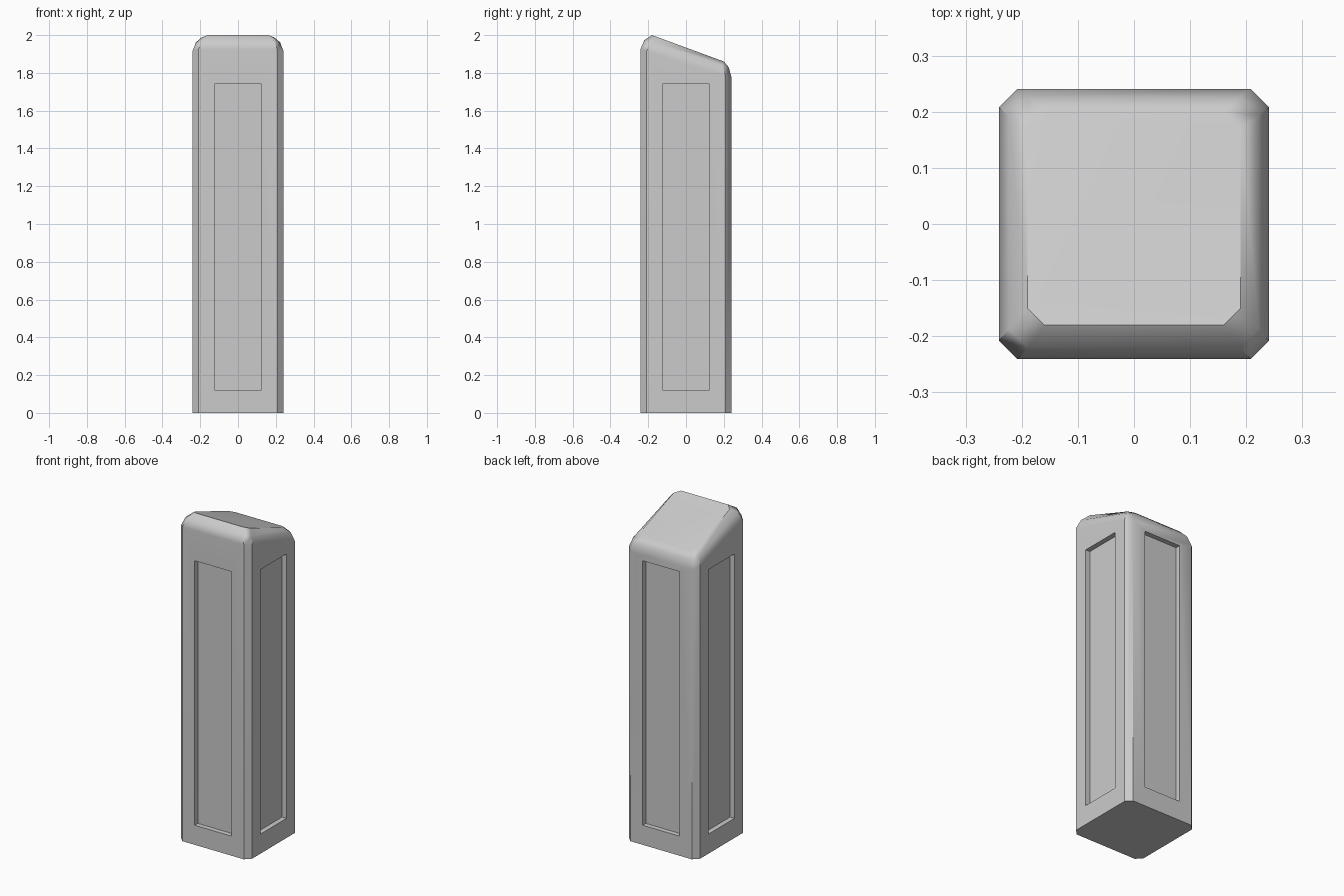
import bpy, bmesh, math
from mathutils import Matrix

if "Cube" in bpy.data.objects:
    bpy.data.objects.remove(bpy.data.objects["Cube"])

HALF = 0.241      # half width of the post
DEPTH = 0.03      # depth of the side panels

bm = bmesh.new()


def ring(x, front, back, c, height):
    """Chamfered rectangle whose height is a function of y."""
    pts = [(-x + c, front), (x - c, front), (x, front + c), (x, back - c),
           (x - c, back), (-x + c, back), (-x, back - c), (-x, front + c)]
    return [bm.verts.new((px, py, height(py))) for px, py in pts]


def slope(z_front, z_back, front, back):
    return lambda y: z_front + (z_back - z_front) * (y - front) / (back - front)


# Cross-sections: base, start of rounding, mid rounding, sloped top
specs = [(HALF, -HALF, HALF, 0.033, 0.0, 0.0),
         (HALF, -HALF, HALF, 0.033, 1.925, 1.775),
         (0.223, -0.221, 0.227, 0.034, 1.973, 1.828),
         (0.19, -0.18, 0.201, 0.03, 2.0, 1.86)]
rings = [ring(x, f, b, c, slope(zf, zb, f, b)) for x, f, b, c, zf, zb in specs]
bm.faces.new(rings[0][::-1])
bm.faces.new(rings[-1])


def panel_rect(side, y):
    rot = Matrix.Rotation(side * math.pi / 2, 3, 'Z')
    pts = [(-0.125, y, 0.12), (0.125, y, 0.12), (0.125, y, 1.74), (-0.125, y, 1.74)]
    out = []
    for p in pts:
        v = bm.verts.new(p)
        v.co = rot @ v.co
        out.append(v)
    return out


def bridge(a, b):
    n = len(a)
    for i in range(n):
        j = (i + 1) % n
        bm.faces.new((a[i], a[j], b[j], b[i]))


# Skin: rounded cap bands, corner chamfers, and sides with a recessed panel
for level, (lo, hi) in enumerate(zip(rings, rings[1:])):
    for i in range(8):
        j = (i + 1) % 8
        quad = [lo[i], lo[j], hi[j], hi[i]]
        if level == 0 and i % 2 == 0:
            rim = panel_rect(i // 2, -HALF)
            floor = panel_rect(i // 2, -HALF + DEPTH)
            bridge(quad, rim)
            bridge(rim, floor)
            bm.faces.new(floor)
        else:
            bm.faces.new(quad)

bmesh.ops.recalc_face_normals(bm, faces=bm.faces)
mesh = bpy.data.meshes.new("post")
bm.to_mesh(mesh)
bm.free()
post = bpy.data.objects.new("post", mesh)
bpy.context.collection.objects.link(post)

# Soft shading on the rounded cap, crisp chamfers and panels
bpy.context.view_layer.objects.active = post
post.select_set(True)
bpy.ops.object.shade_smooth_by_angle(angle=math.radians(40))
wn = post.modifiers.new("weighted_normals", 'WEIGHTED_NORMAL')
wn.keep_sharp = True
